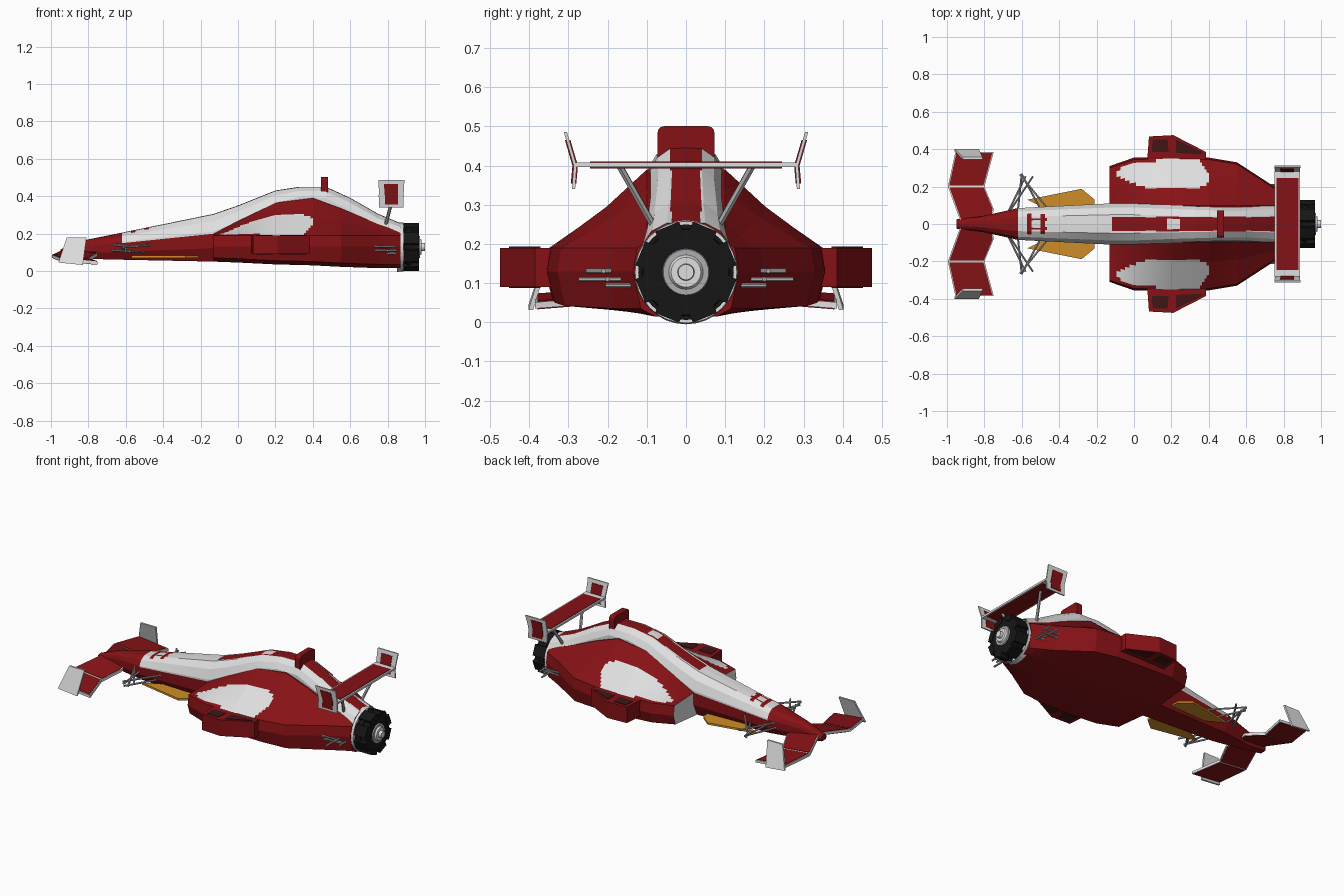
import bpy, bmesh, math
from mathutils import Vector, Matrix

if "Cube" in bpy.data.objects:
    bpy.data.objects.remove(bpy.data.objects["Cube"])


def material(name, r, g, b):
    m = bpy.data.materials.new(name)
    m.diffuse_color = (r, g, b, 1)
    m.use_nodes = True
    m.node_tree.nodes["Principled BSDF"].inputs["Base Color"].default_value = m.diffuse_color
    return m


RED = material("red", 0.24, 0.006, 0.008)
WHITE = material("white", 0.74, 0.74, 0.74)
GREY = material("grey", 0.42, 0.42, 0.42)
BLACK = material("black", 0.008, 0.008, 0.008)
GOLD = material("gold", 0.62, 0.27, 0.02)
DARK = material("dark red", 0.05, 0.008, 0.008)


def finish(name, bm, mats):
    bmesh.ops.recalc_face_normals(bm, faces=bm.faces)
    me = bpy.data.meshes.new(name)
    bm.to_mesh(me)
    bm.free()
    for m in mats:
        me.materials.append(m)
    ob = bpy.data.objects.new(name, me)
    bpy.context.collection.objects.link(ob)
    return ob


# Slab from an outline of 3D points pushed along an offset, on one or both sides
def prism(name, pts, off, mat, mirror=True):
    bm = bmesh.new()
    off = Vector(off)
    for s in ((1, -1) if mirror else (1,)):
        a = [Vector(p) for p in pts]
        rings = [[bm.verts.new((v.x, v.y * s, v.z)) for v in r]
                 for r in (a, [p + off for p in a])]
        n = len(pts)
        bm.faces.new(rings[0])
        bm.faces.new(rings[1])
        for i in range(n):
            j = (i + 1) % n
            bm.faces.new((rings[0][i], rings[0][j], rings[1][j], rings[1][i]))
    return finish(name, bm, [mat])


# White slab with a slightly smaller, slightly thicker red panel in it
def trimmed(name, pts, off, f=0.85, mirror=True):
    prism(name + "_trim", pts, off, WHITE, mirror)
    c = sum((Vector(p) for p in pts), Vector()) / len(pts)
    o = Vector(off)
    e = o.normalized() * 0.003
    prism(name + "_panel", [c + (Vector(p) - c) * f - e for p in pts], o + 2 * e, RED, mirror)


def rods(name, pairs, r, mat):
    bm = bmesh.new()
    for a, b in pairs:
        for s in (1, -1):
            p, q = Vector((a[0], a[1] * s, a[2])), Vector((b[0], b[1] * s, b[2]))
            m = Matrix.Translation((p + q) / 2) @ (q - p).to_track_quat('Z', 'Y').to_matrix().to_4x4()
            bmesh.ops.create_cone(bm, cap_ends=True, segments=6, radius1=r, radius2=r,
                                  depth=(q - p).length, matrix=m)
    finish(name, bm, [mat])


def disc(name, x0, x1, r0, r1, mat, seg=32):
    bm = bmesh.new()
    m = Matrix.Translation(((x0 + x1) / 2, 0, 0.128)) @ Matrix.Rotation(math.pi / 2, 4, 'Y')
    bmesh.ops.create_cone(bm, cap_ends=True, segments=seg, radius1=r0, radius2=r1,
                          depth=x1 - x0, matrix=m)
    return finish(name, bm, [mat])


# Loft of mirrored half sections, finely divided so paint can follow a rule
def loft(name, stations, paint, dx=0.012, div=8):
    secs = []
    for (xa, A), (xb, B) in zip(stations, stations[1:]):
        n = max(1, round((xb - xa) / dx))
        for i in range(n):
            t = i / n
            secs.append((xa + (xb - xa) * t, [Vector(p).lerp(Vector(q), t) for p, q in zip(A, B)]))
    secs.append((stations[-1][0], [Vector(p) for p in stations[-1][1]]))
    bm = bmesh.new()
    rings = []
    for x, half in secs:
        h = [p.lerp(q, k / div) for p, q in zip(half, half[1:]) for k in range(div)] + [half[-1]]
        loop = [(p.x, p.y) for p in h] + [(-p.x, p.y) for p in h[-2:0:-1]]
        rings.append([bm.verts.new((x, y, z)) for y, z in loop])
    for a, b in zip(rings, rings[1:]):
        for i in range(len(a)):
            j = (i + 1) % len(a)
            bm.faces.new((a[i], a[j], b[j], b[i]))
    bm.faces.new(rings[0])
    bm.faces.new(rings[-1])
    for f in bm.faces:
        c = f.calc_center_median()
        f.material_index = paint(c.x, abs(c.y), c.z)
    return finish(name, bm, [RED, WHITE])


# Fuselage spine: x, top, half width, shoulder height, bottom
spine = [(-.95, .115, .025, .10, .08), (-.82, .165, .04, .13, .065), (-.62, .205, .085, .155, .06),
         (-.13, .305, .11, .21, .05), (0, .35, .11, .265, .045), (.2, .43, .10, .365, .04),
         (.33, .45, .095, .395, .035), (.47, .45, .09, .39, .03), (.6, .39, .09, .325, .025),
         (.75, .305, .10, .245, .02), (.87, .255, .11, .20, .02)]


def spine_half(zt, w, zm, zb):
    return [(0, zt), (.45 * w, zt - .002), (.8 * w, zt * .6 + zm * .4), (w, zm),
            (w, zm * .45 + zb * .55), (.7 * w, zb), (0, zb)]


def spine_paint(x, y, z):
    if x < -.62:
        return 0
    w = .085 + min(max((x + .62) / .49, 0), 1) * .025
    if x < -.12:
        low = .155 + (x + .62) / .49 * .055
        mark = any(abs(x - c) < .014 and y < .055 for c in (-.56, -.485)) \
            or (-.57 < x < -.47 and .018 < y < .03)
        return 0 if z < low - .008 or mark else 1
    if x < .5 and .18 < x < .25 and y < .03:
        return 1
    return 1 if y > .038 and z > .19 else 0


loft("fuselage", [(s[0], spine_half(*s[1:])) for s in spine], spine_paint)

# Wide hull: x, inner shoulder height, mid height, half width, bottom
hull = [(-.13, .20, .195, .30, .05), (0, .27, .24, .345, .045), (.2, .365, .29, .35, .035),
        (.4, .39, .295, .345, .03), (.55, .335, .265, .32, .022), (.75, .25, .22, .19, .015),
        (.87, .21, .20, .125, .015)]


def hull_half(zs, zq, W, zb):
    return [(0, zs), (.10, zs), (.10 + (W - .10) * .42, zq), (W, .19), (W + .01, .13),
            (W - .01, zb + .02), (.08, zb), (0, zb)]


def hull_paint(x, y, z):
    if x < -.125:
        return 1
    if z < .195 or not -.1 < x < .42:
        return 0
    # rounded white flank patch
    inner = .19 + max(0, .06 - x) * .45 + max(0, x - .34) * .5
    front = y > .21 - x * .2
    rear = x < .40 - max(0, y - .27) * .7
    return 1 if y > inner and front and rear else 0


loft("hull", [(s[0], hull_half(*s[1:])) for s in hull], hull_paint)

# Side pods with dark vents above and below
prism("side_pod", [(.07, .33, .09), (.08, .468, .09), (.21, .475, .09), (.385, .385, .09), (.385, .31, .09)],
      (0, 0, .1), RED)
for n, o in (("front", [(.095, .385), (.10, .45), (.18, .452), (.185, .385)]),
             ("rear", [(.225, .38), (.225, .45), (.365, .385), (.36, .372)])):
    prism("pod_vent_" + n, [(x, y, .087) for x, y in o], (0, 0, .106), DARK)

# Front wing in two kinked panels per side, with leaning end plates
trimmed("front_wing_inner", [(-.93, .02, .10), (-.995, .2, .07), (-.80, .2, .05), (-.75, .08, .08), (-.76, .02, .085)],
        (0, 0, .016), .94)
trimmed("front_wing_outer", [(-.995, .2, .07), (-.955, .385, .055), (-.75, .385, .035), (-.80, .2, .05)],
        (0, 0, .016), .94)
prism("front_end_plate", [(-.96, .39, .045), (-.83, .39, .032), (-.81, .345, .18), (-.915, .345, .18)],
      (0, .012, 0), WHITE)

# Gold canards
prism("gold_canard", [(-.57, .13, .07), (-.28, .188, .07), (-.21, .13, .07), (-.21, .06, .07), (-.45, .07, .07)],
      (0, 0, .012), GOLD)

# Front struts
rods("front_strut", [((-.46, .08, .14), (-.61, .265, .13)), ((-.67, .06, .14), (-.54, .255, .13)),
                     ((-.50, .08, .10), (-.60, .265, .105)), ((-.68, .05, .11), (-.58, .255, .105)),
                     ((-.62, .08, .12), (-.60, .27, .12))], .006, GREY)

# Rear wing, end plates and supports
trimmed("rear_wing", [(.752, -.285, .396), (.888, -.285, .396), (.888, .285, .396), (.752, .285, .396)],
        (0, 0, .012), .86, False)
prism("rear_end_plate", [(.755, .283, .34), (.755, .279, .40), (.75, .304, .486),
                         (.89, .304, .486), (.885, .279, .40), (.885, .283, .34)], (0, .008, 0), WHITE)
prism("rear_end_panel", [(.785, .280, .355), (.785, .276, .40), (.78, .295, .465),
                         (.855, .295, .465), (.855, .276, .40), (.855, .280, .355)], (0, .014, 0), RED)
rods("rear_wing_support", [((.79, .085, .25), (.83, .17, .40))], .009, GREY)

# Rear sensor bars
rods("rear_bar", [((.80, .13, .11), (.80, .275, .11)), ((.83, .19, .131), (.83, .255, .131)),
                  ((.84, .12, .094), (.84, .205, .094)), ((.73, .21, .131), (.84, .21, .131)),
                  ((.73, .20, .11), (.85, .20, .11)), ((.75, .16, .094), (.84, .16, .094))], .006, GREY)

# Roof fin with rounded top
arc = [(.055 + .018 * math.cos(a), .483 + .018 * math.sin(a)) for a in (0, .52, 1.05, 1.57)]
side = [(.073, .41)] + arc
prism("roof_fin", [(.443, y, z) for y, z in side + [(-y, z) for y, z in side[::-1]]],
      (.037, 0, 0), RED, False)

# Engine: mount ring, black drum with ribs, and stepped nozzle
disc("engine_mount", .85, .885, .133, .130, WHITE)
disc("engine_drum", .88, .965, .115, .110, BLACK)
disc("engine_band", .90, .925, .122, .122, BLACK)
bm = bmesh.new()
for i in range(8):
    m = Matrix.Translation((.925, 0, .128)) @ Matrix.Rotation((i + .5) * math.pi / 4, 4, 'X') \
        @ Matrix.Translation((0, 0, .108)) @ Matrix.Diagonal((.085, .066, .036, 1))
    bmesh.ops.create_cube(bm, size=1, matrix=m)
finish("engine_rib", bm, [BLACK])
disc("nozzle_base", .96, .972, .062, .058, GREY)
disc("nozzle_ring", .97, .982, .045, .038, WHITE)
disc("nozzle_tip", .98, 1.0, .022, .020, WHITE, 16)
